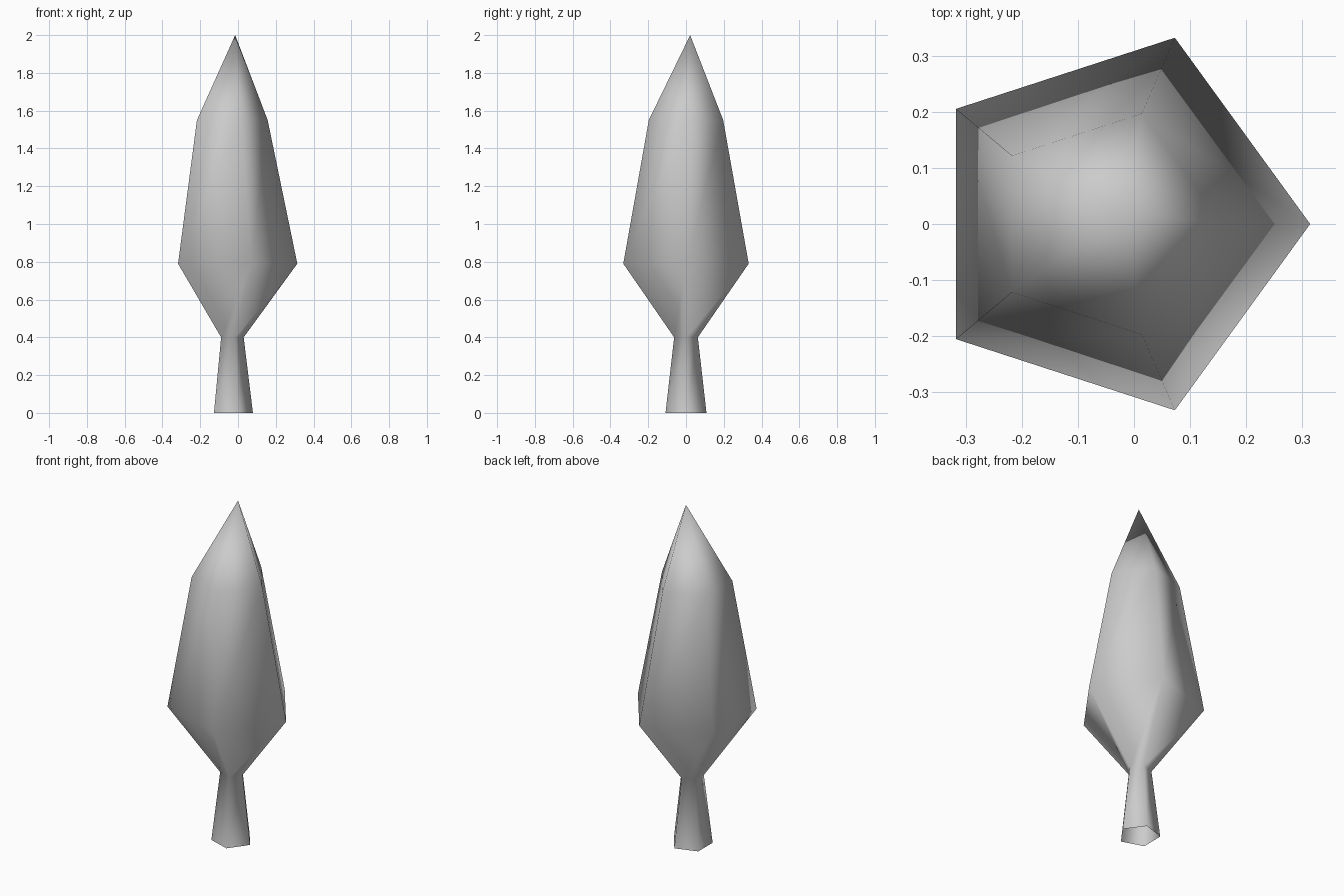
import bpy, bmesh
from math import cos, sin, tau

cube = bpy.data.objects.get("Cube")
if cube:
    bpy.data.objects.remove(cube, do_unlink=True)

# Single plain grey
grey = bpy.data.materials.new("plain_grey")
grey.use_nodes = True
grey.diffuse_color = (0.6, 0.6, 0.6, 1)
grey.node_tree.nodes["Principled BSDF"].inputs["Base Color"].default_value = (0.6, 0.6, 0.6, 1)

SIDES = 5
# Rings from trunk foot to upper crown: centre x, radius, height
RINGS = [(-0.035, 0.114, 0), (-0.036, 0.066, 0.4), (-0.035, 0.349, 0.79), (-0.05, 0.207, 1.55)]
TIP = (-0.015, 0.022, 2)

bm = bmesh.new()
rings = [[bm.verts.new((cx + r * cos(tau * i / SIDES), r * sin(tau * i / SIDES), z))
          for i in range(SIDES)] for cx, r, z in RINGS]
tip = bm.verts.new(TIP)

# Trunk and crown walls, with an open foot
for low, high in zip(rings, rings[1:]):
    for i in range(SIDES):
        j = (i + 1) % SIDES
        bm.faces.new((low[i], low[j], high[j], high[i]))

# Pointed top
for i in range(SIDES):
    bm.faces.new((rings[-1][i], rings[-1][(i + 1) % SIDES], tip))

for face in bm.faces:
    face.smooth = True

mesh = bpy.data.meshes.new("tree")
bm.to_mesh(mesh)
bm.free()
mesh.materials.append(grey)
tree = bpy.data.objects.new("tree", mesh)
bpy.context.collection.objects.link(tree)
